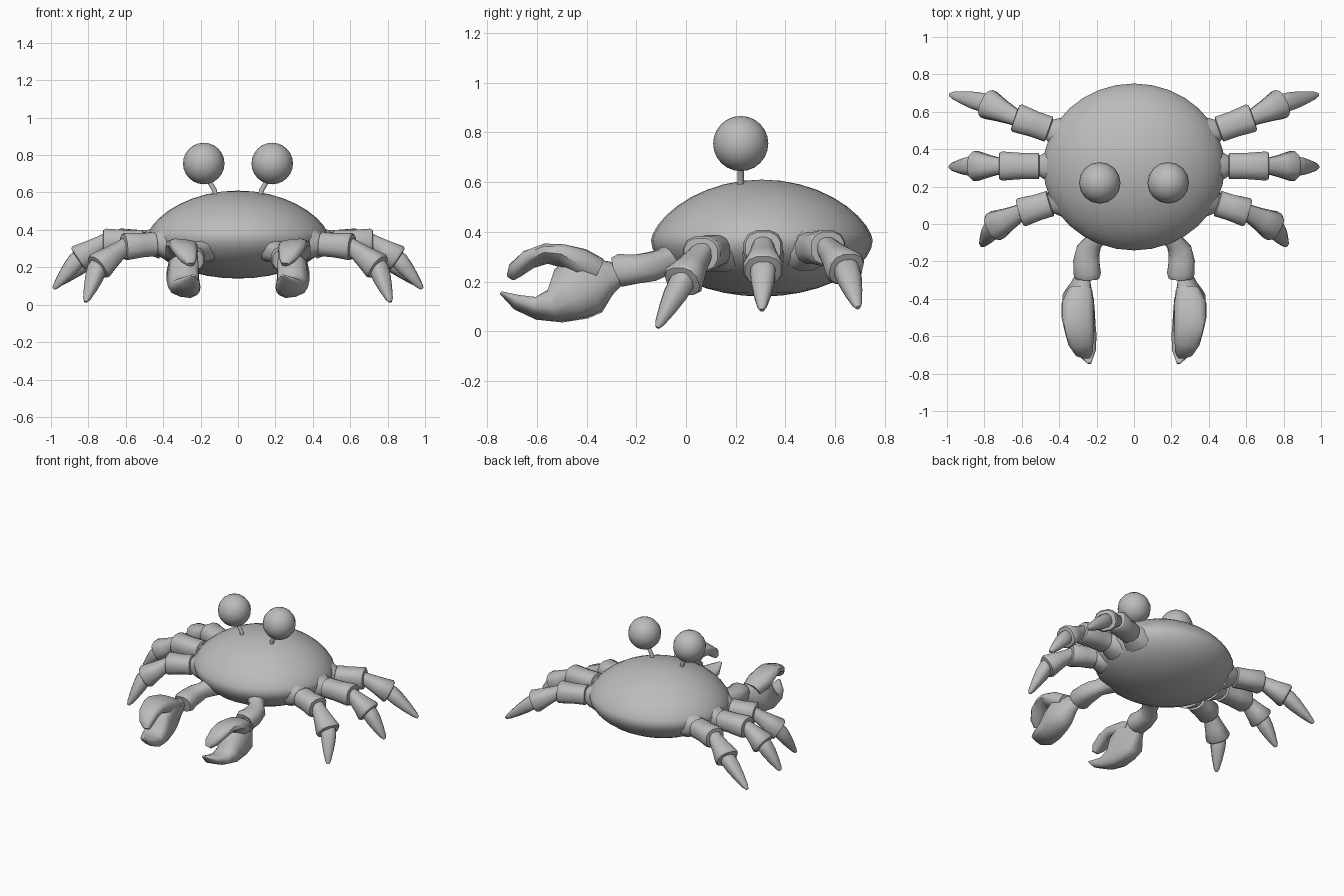
import bpy, bmesh, math
from mathutils import Vector

cube = bpy.data.objects.get("Cube")
if cube:
    bpy.data.objects.remove(cube)

shell = bpy.data.materials.new("plain_grey")
shell.use_nodes = True
GREY = (0.5, 0.5, 0.5, 1)
shell.diffuse_color = GREY
shell.node_tree.nodes["Principled BSDF"].inputs["Base Color"].default_value = GREY


def finish(name, bm, angle=50):
    """Turn a bmesh into a shaded object."""
    bmesh.ops.recalc_face_normals(bm, faces=bm.faces)
    mesh = bpy.data.meshes.new(name)
    bm.to_mesh(mesh)
    bm.free()
    mesh.materials.append(shell)
    ob = bpy.data.objects.new(name, mesh)
    bpy.context.collection.objects.link(ob)
    bpy.ops.object.select_all(action='DESELECT')
    ob.select_set(True)
    bpy.context.view_layer.objects.active = ob
    bpy.ops.object.shade_smooth_by_angle(angle=math.radians(angle))
    return ob


def signed_pow(v, p):
    return math.copysign(abs(v) ** p, v)


def loft(bm, stations, side_axis=None, sides=12, square=0.8, flat=1.0):
    """Skin rounded-square rings; a station is (centre, half width, half height).
    flat squashes the inner (-side) half of each ring."""
    pts = [Vector(s[0]) for s in stations]
    rings = []
    for i, (_, w, h) in enumerate(stations):
        d = (pts[min(i + 1, len(pts) - 1)] - pts[max(i - 1, 0)]).normalized()
        side = Vector(side_axis) if side_axis else d.cross(Vector((0, 0, 1)))
        side = (side - d * side.dot(d)).normalized()
        up = side.cross(d)
        ring = []
        for k in range(sides):
            a = math.tau * (k + 0.5) / sides
            u = signed_pow(math.cos(a), square) * w
            v = signed_pow(math.sin(a), square) * h
            ring.append(bm.verts.new(pts[i] + side * (u if u > 0 else u * flat) + up * v))
        rings.append(ring)
    for a, b in zip(rings, rings[1:]):
        for k in range(sides):
            n = (k + 1) % sides
            bm.faces.new((a[k], a[n], b[n], b[k]))
    bm.faces.new(rings[0])
    bm.faces.new(rings[-1])


def segment(bm, a, b, profile):
    """Straight limb piece; profile is (fraction along, radius)."""
    a, b = Vector(a), Vector(b)
    loft(bm, [(a.lerp(b, t), r, r * 0.92) for t, r in profile])


def mirrored(bm, s):
    for v in bm.verts:
        v.co.x *= s
    return bm


# Body: flattened dome above, shallow bowl below
bm = bmesh.new()
bmesh.ops.create_uvsphere(bm, u_segments=32, v_segments=18, radius=1)
for v in bm.verts:
    x, y, z = v.co
    height = 0.245 * abs(z) ** 1.3 if z > 0 else -0.225 * abs(z) ** 1.1
    v.co = (0.485 * x, 0.305 + 0.446 * y, 0.365 + height)
finish("body", bm, 60)

# Walking legs: root, knee, ankle, tip
LEGS = {
    "front": ((0.38, 0.13, 0.33), (0.61, 0.06, 0.31), (0.75, -0.015, 0.2), (0.815, -0.115, 0.015)),
    "middle": ((0.42, 0.31, 0.335), (0.72, 0.31, 0.335), (0.855, 0.31, 0.245), (0.985, 0.305, 0.085)),
    "back": ((0.38, 0.48, 0.335), (0.635, 0.57, 0.335), (0.79, 0.645, 0.25), (0.985, 0.692, 0.095)),
}
UPPER = [(0, 0.1), (0.16, 0.08), (0.28, 0.057), (0.3, 0.072), (0.6, 0.072),
         (0.95, 0.08), (1, 0.072), (1.01, 0.045)]
MIDDLE = [(-0.2, 0.04), (0.15, 0.05), (0.5, 0.063), (0.92, 0.082), (1, 0.074), (1.02, 0.045)]
TIP = [(-0.2, 0.04), (0.05, 0.052), (0.3, 0.048), (0.6, 0.036), (0.9, 0.02), (1, 0.009)]

for s, hand in ((1, "left"), (-1, "right")):
    for place, (root, knee, ankle, tip) in LEGS.items():
        bm = bmesh.new()
        segment(bm, root, knee, UPPER)
        segment(bm, knee, ankle, MIDDLE)
        segment(bm, ankle, tip, TIP)
        finish(f"{hand}_{place}_leg", mirrored(bm, s))

    # Claw arm: curves out of the shell, then forward to a cuffed wrist
    bm = bmesh.new()
    loft(bm, [((0.17, -0.02, 0.3), 0.07, 0.07), ((0.22, -0.1, 0.275), 0.05, 0.055),
              ((0.245, -0.14, 0.26), 0.065, 0.06), ((0.255, -0.2, 0.25), 0.072, 0.06),
              ((0.25, -0.265, 0.245), 0.075, 0.068), ((0.25, -0.29, 0.24), 0.065, 0.058)])
    finish(f"{hand}_claw_arm", mirrored(bm, s))

    # Palm and lower finger: flat inside, bulging outside
    bm = bmesh.new()
    loft(bm, [((0.26, -0.26, 0.235), 0.045, 0.04), ((0.265, -0.32, 0.215), 0.07, 0.075),
              ((0.27, -0.39, 0.19), 0.11, 0.128), ((0.265, -0.46, 0.15), 0.115, 0.12),
              ((0.26, -0.525, 0.1), 0.115, 0.07), ((0.25, -0.6, 0.09), 0.11, 0.042),
              ((0.24, -0.68, 0.115), 0.08, 0.028), ((0.235, -0.745, 0.155), 0.015, 0.006)],
         side_axis=(1, 0, 0.2), flat=0.45)
    finish(f"{hand}_palm_and_lower_finger", mirrored(bm, s))

    # Upper finger: hooks over the gap
    bm = bmesh.new()
    loft(bm, [((0.265, -0.36, 0.235), 0.09, 0.06), ((0.27, -0.43, 0.27), 0.12, 0.062),
              ((0.27, -0.5, 0.302), 0.12, 0.043), ((0.265, -0.56, 0.31), 0.11, 0.037),
              ((0.26, -0.63, 0.288), 0.095, 0.037), ((0.25, -0.685, 0.245), 0.065, 0.033),
              ((0.245, -0.705, 0.215), 0.03, 0.017)],
         side_axis=(1, 0, 0.2), flat=0.45)
    finish(f"{hand}_upper_finger", mirrored(bm, s))

    # Eye on a leaning stalk
    bm = bmesh.new()
    loft(bm, [((0.118, 0.22, 0.57), 0.014, 0.014), ((0.125, 0.22, 0.61), 0.014, 0.014),
              ((0.165, 0.22, 0.68), 0.014, 0.014)], side_axis=(0, 1, 0), sides=8, square=1)
    finish(f"{hand}_eye_stalk", mirrored(bm, s))
    bm = bmesh.new()
    bmesh.ops.create_uvsphere(bm, u_segments=16, v_segments=12, radius=0.111)
    bmesh.ops.translate(bm, verts=bm.verts, vec=(0.183, 0.22, 0.755))
    finish(f"{hand}_eye", mirrored(bm, s))
